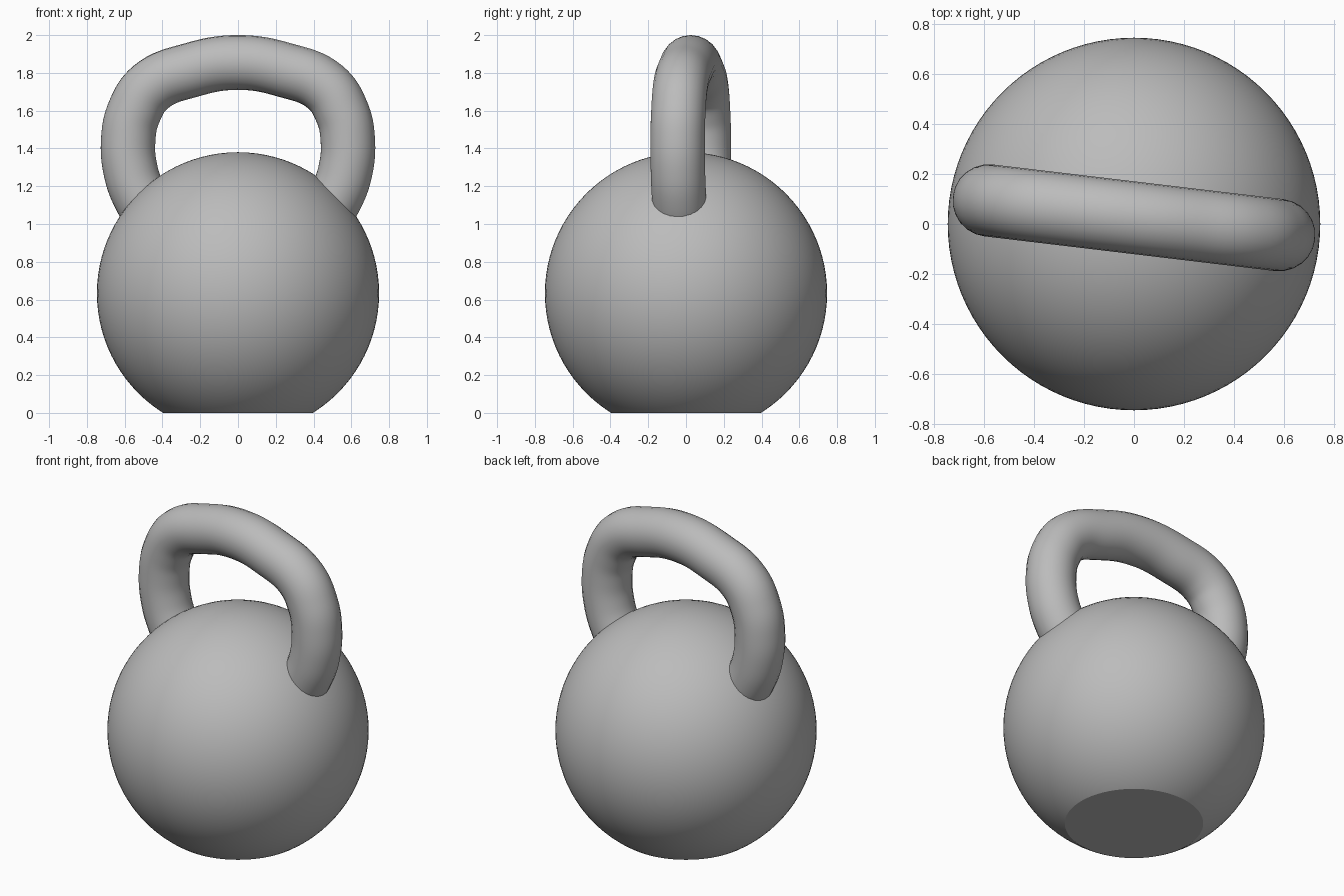
import bpy
import bmesh
from math import radians
from mathutils import Vector

cube = bpy.data.objects.get("Cube")
if cube:
    bpy.data.objects.remove(cube, do_unlink=True)

# One plain grey cast metal
metal = bpy.data.materials.new("grey_metal")
metal.use_nodes = True
grey = (0.5, 0.5, 0.5, 1)
metal.diffuse_color = grey
metal.node_tree.nodes["Principled BSDF"].inputs["Base Color"].default_value = grey


def smooth(obj, angle):
    bpy.ops.object.select_all(action="DESELECT")
    obj.select_set(True)
    bpy.context.view_layer.objects.active = obj
    bpy.ops.object.shade_smooth_by_angle(angle=radians(angle))


# Ball weight with a flat foot
RADIUS, CENTRE_Z = 0.747, 0.633
bm = bmesh.new()
bmesh.ops.create_uvsphere(bm, u_segments=96, v_segments=48, radius=RADIUS)
bmesh.ops.translate(bm, vec=(0, 0, CENTRE_Z), verts=bm.verts)
cut = bmesh.ops.bisect_plane(bm, geom=bm.verts[:] + bm.edges[:] + bm.faces[:],
                             plane_co=(0, 0, 0), plane_no=(0, 0, -1), clear_outer=True)
rim = [e for e in cut["geom_cut"] if isinstance(e, bmesh.types.BMEdge)]
bmesh.ops.contextual_create(bm, geom=rim)
bmesh.ops.recalc_face_normals(bm, faces=bm.faces)
mesh = bpy.data.meshes.new("ball_weight")
bm.to_mesh(mesh)
bm.free()
ball = bpy.data.objects.new("ball_weight", mesh)
bpy.context.collection.objects.link(ball)
mesh.materials.append(metal)
smooth(ball, 30)

# Handle: half the centre line, mirrored, then swept as a round tube
half = [(0.44, 1.02), (0.52, 1.14), (0.572, 1.28), (0.585, 1.45),
        (0.555, 1.59), (0.465, 1.725), (0.25, 1.815)]
path = [(-x, z) for x, z in half] + [(0, 1.855)] + half[::-1]
curve = bpy.data.curves.new("handle", "CURVE")
curve.dimensions = "3D"
curve.bevel_depth = 0.145
curve.bevel_resolution = 10
curve.use_fill_caps = True
curve.resolution_u = 8
spline = curve.splines.new("BEZIER")
spline.bezier_points.add(len(path) - 1)
for point, (x, z) in zip(spline.bezier_points, path):
    point.co = Vector((x, 0, z))
    point.handle_left_type = point.handle_right_type = "AUTO"
curve.materials.append(metal)
handle = bpy.data.objects.new("handle", curve)
bpy.context.collection.objects.link(handle)
handle.location.y = 0.025
handle.rotation_euler.z = radians(-6.8)
bpy.ops.object.select_all(action="DESELECT")
handle.select_set(True)
bpy.context.view_layer.objects.active = handle
bpy.ops.object.convert(target="MESH")
smooth(bpy.context.object, 50)
